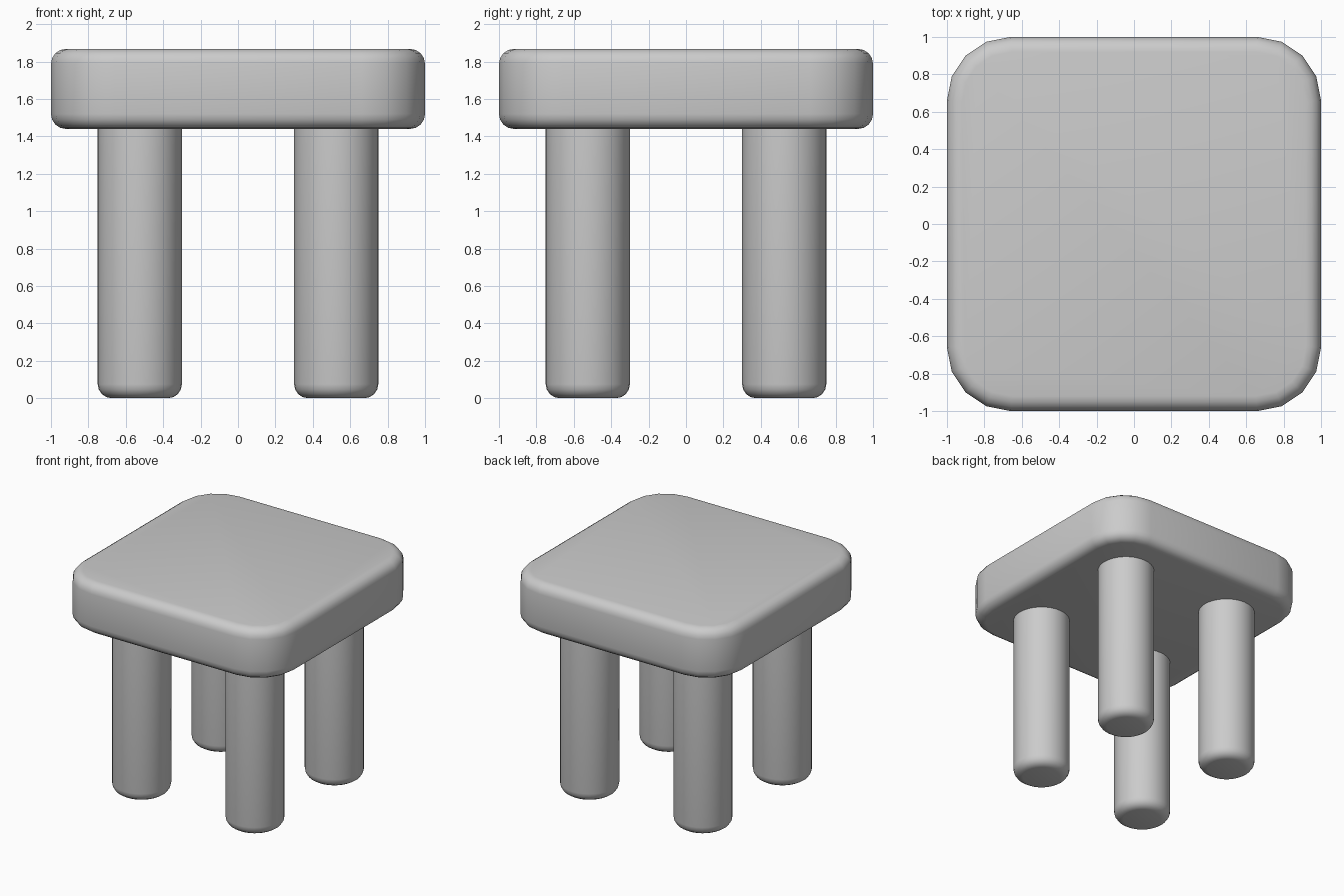
import bpy, bmesh
from math import sin, cos, pi, radians

if "Cube" in bpy.data.objects:
    bpy.data.objects.remove(bpy.data.objects["Cube"])


def rounded_prism(name, outline, z0, z1, radius, round_top):
    """Extrude an outline and round its bottom (and top) rim."""
    bm = bmesh.new()
    low = [bm.verts.new((x, y, z0)) for x, y in outline]
    high = [bm.verts.new((x, y, z1)) for x, y in outline]
    bottom = bm.faces.new(low[::-1])
    top = bm.faces.new(high)
    n = len(outline)
    for i in range(n):
        j = (i + 1) % n
        bm.faces.new((low[i], low[j], high[j], high[i]))
    rims = list(bottom.edges) + (list(top.edges) if round_top else [])
    bmesh.ops.bevel(bm, geom=rims, offset=radius, offset_type='OFFSET',
                    segments=4, profile=0.5, affect='EDGES')
    bmesh.ops.recalc_face_normals(bm, faces=bm.faces)
    mesh = bpy.data.meshes.new(name)
    bm.to_mesh(mesh)
    bm.free()
    obj = bpy.data.objects.new(name, mesh)
    bpy.context.collection.objects.link(obj)
    bpy.ops.object.select_all(action='DESELECT')
    obj.select_set(True)
    bpy.context.view_layer.objects.active = obj
    bpy.ops.object.shade_smooth_by_angle(angle=radians(35))
    return obj


# Seat: square slab with four-segment rounded corners
R, C = 0.34, 0.66
seat_outline = []
for k, (sx, sy) in enumerate([(1, 1), (-1, 1), (-1, -1), (1, -1)]):
    for i in range(5):
        a = k * pi / 2 + i * pi / 8
        seat_outline.append((sx * C + R * cos(a), sy * C + R * sin(a)))
rounded_prism("seat", seat_outline, 1.44, 1.868, 0.08, True)

# Four round legs
for side, x in (("left", -0.525), ("right", 0.525)):
    for end, y in (("front", -0.525), ("back", 0.525)):
        circle = [(x + 0.225 * cos(2 * pi * i / 32), y + 0.225 * sin(2 * pi * i / 32))
                  for i in range(32)]
        rounded_prism(f"{end}_{side}_leg", circle, 0.0, 1.45, 0.075, False)
